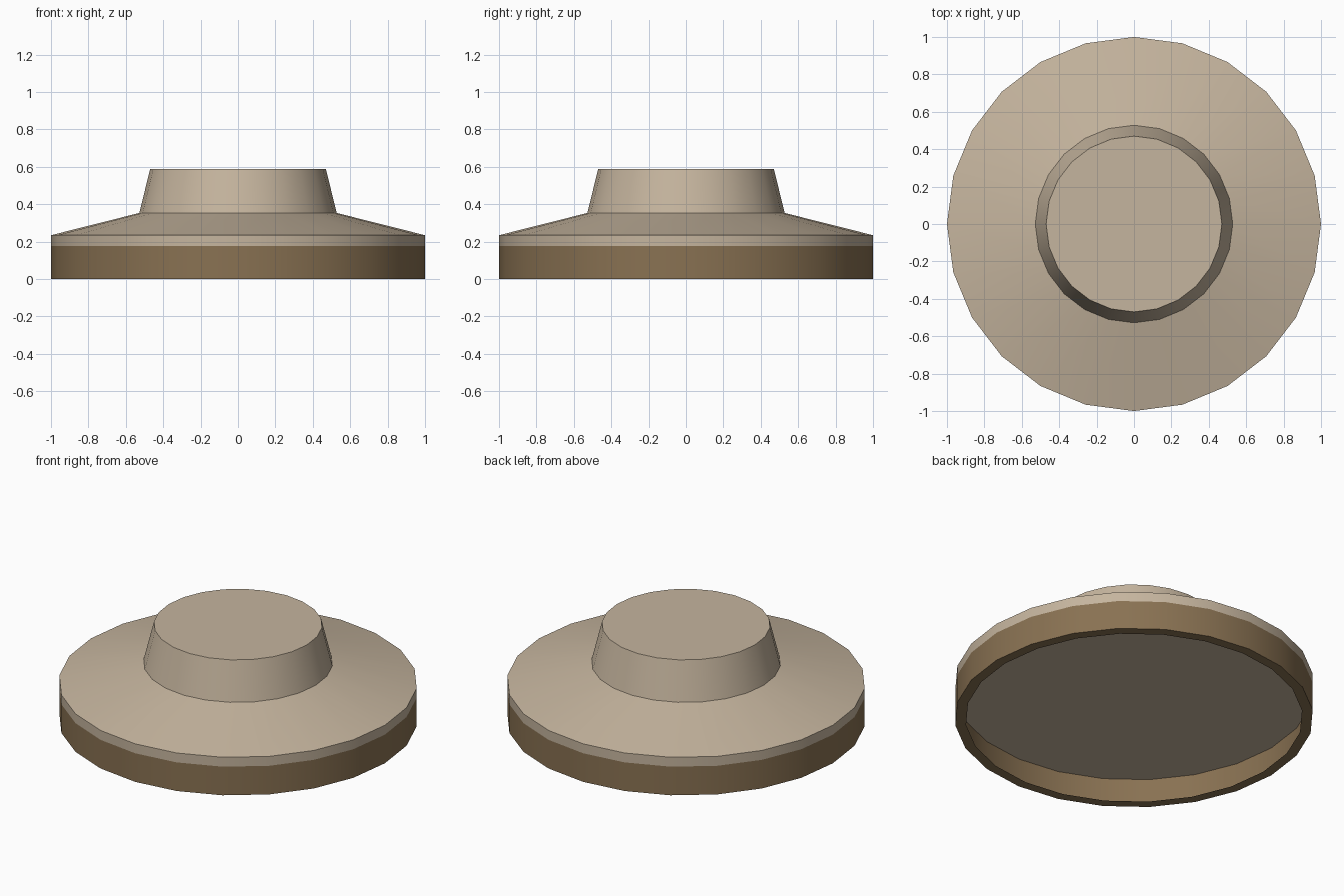
import bpy, bmesh, math

if "Cube" in bpy.data.objects:
    bpy.data.objects.remove(bpy.data.objects["Cube"])

SIDES = 24


def material(name, rgb):
    m = bpy.data.materials.new(name)
    m.diffuse_color = (*rgb, 1.0)
    m.use_nodes = True
    m.node_tree.nodes["Principled BSDF"].inputs["Base Color"].default_value = m.diffuse_color
    return m


def lathe(name, profile, mat):
    """Revolve (radius, height) points about z; radius 0 closes with a flat cap."""
    bm = bmesh.new()
    rings = []
    for r, z in profile:
        if r > 0:
            rings.append([bm.verts.new((r * math.cos(2 * math.pi * i / SIDES),
                                        r * math.sin(2 * math.pi * i / SIDES), z))
                          for i in range(SIDES)])
    for a, b in zip(rings, rings[1:]):
        for i in range(SIDES):
            j = (i + 1) % SIDES
            bm.faces.new((a[i], a[j], b[j], b[i]))
    if profile[0][0] == 0:
        bm.faces.new(rings[0][::-1])
    if profile[-1][0] == 0:
        bm.faces.new(rings[-1])
    me = bpy.data.meshes.new(name)
    bm.to_mesh(me)
    bm.free()
    me.materials.append(mat)
    ob = bpy.data.objects.new(name, me)
    bpy.context.collection.objects.link(ob)
    bpy.ops.object.select_all(action='DESELECT')
    ob.select_set(True)
    bpy.context.view_layer.objects.active = ob
    bpy.ops.object.shade_smooth_by_angle(angle=math.radians(30))
    return ob


beige = material("beige", (0.56, 0.46, 0.342))
brown = material("brown", (0.25, 0.167, 0.085))

# Brown skirt: thin wall with an inward lip along the bottom
lathe("base_skirt", [(0.94, 0.0), (1.0, 0.0), (1.0, 0.176)], brown)

# Beige body: flat underside, short edge, shallow cone, tapered crown, flat top
lathe("upper_body", [(0, 0.176), (1.0, 0.176), (1.0, 0.234), (0.528, 0.353),
                     (0.47, 0.587), (0, 0.587)], beige)
